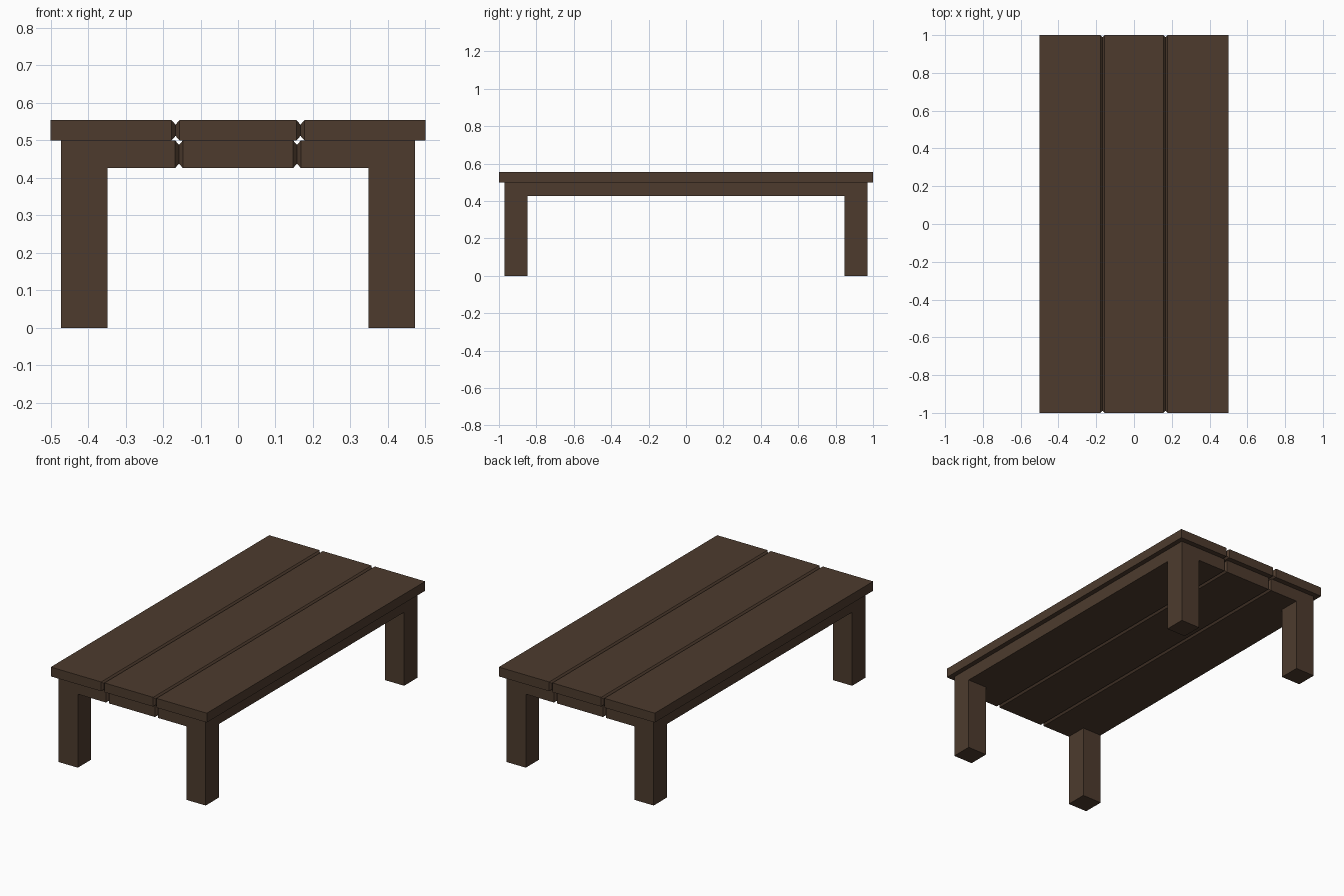
import bpy, bmesh

if "Cube" in bpy.data.objects:
    bpy.data.objects.remove(bpy.data.objects["Cube"])

wood = bpy.data.materials.new("dark brown wood")
wood.diffuse_color = (0.075, 0.044, 0.027, 1)
wood.use_nodes = True
wood.node_tree.nodes["Principled BSDF"].inputs["Base Color"].default_value = wood.diffuse_color


def finish(name, bm):
    bmesh.ops.recalc_face_normals(bm, faces=bm.faces)
    mesh = bpy.data.meshes.new(name)
    bm.to_mesh(mesh)
    bm.free()
    mesh.materials.append(wood)
    obj = bpy.data.objects.new(name, mesh)
    bpy.context.collection.objects.link(obj)
    return obj


def plank_slab(name, hx, hy, z0, z1, groove=0.0105):
    """Slab of three planks: rectangular sections lofted along x, pinched at the seams."""
    s = hx / 3
    sections = [(-hx, 0)]
    for c in (-s, s):
        sections += [(c - groove, 0), (c, groove * 1.15), (c + groove, 0)]
    sections.append((hx, 0))
    bm = bmesh.new()
    rings = []
    for x, d in sections:
        y, a, b = hy - d, z0 + d, z1 - d
        rings.append([bm.verts.new(p) for p in
                      ((x, -y, a), (x, y, a), (x, y, b), (x, -y, b))])
    for r, q in zip(rings, rings[1:]):
        for i in range(4):
            j = (i + 1) % 4
            bm.faces.new((r[i], r[j], q[j], q[i]))
    bm.faces.new(rings[0])
    bm.faces.new(rings[-1])
    return finish(name, bm)


def box(name, lo, hi):
    bm = bmesh.new()
    bmesh.ops.create_cube(bm, size=1)
    for v in bm.verts:
        v.co = [(lo[i] + hi[i]) / 2 + v.co[i] * (hi[i] - lo[i]) for i in range(3)]
    return finish(name, bm)


# Table top and the recessed frame under it
plank_slab("table_top", 0.5, 1.0, 0.5, 0.554)
plank_slab("under_frame", 0.472, 0.97, 0.426, 0.5)

# Four square legs, flush with the frame
for sx, xn in ((-1, "left"), (1, "right")):
    for sy, yn in ((-1, "front"), (1, "back")):
        xs = sorted((sx * 0.348, sx * 0.472))
        ys = sorted((sy * 0.847, sy * 0.97))
        box(f"{yn}_{xn}_leg", (xs[0], ys[0], 0), (xs[1], ys[1], 0.426))
